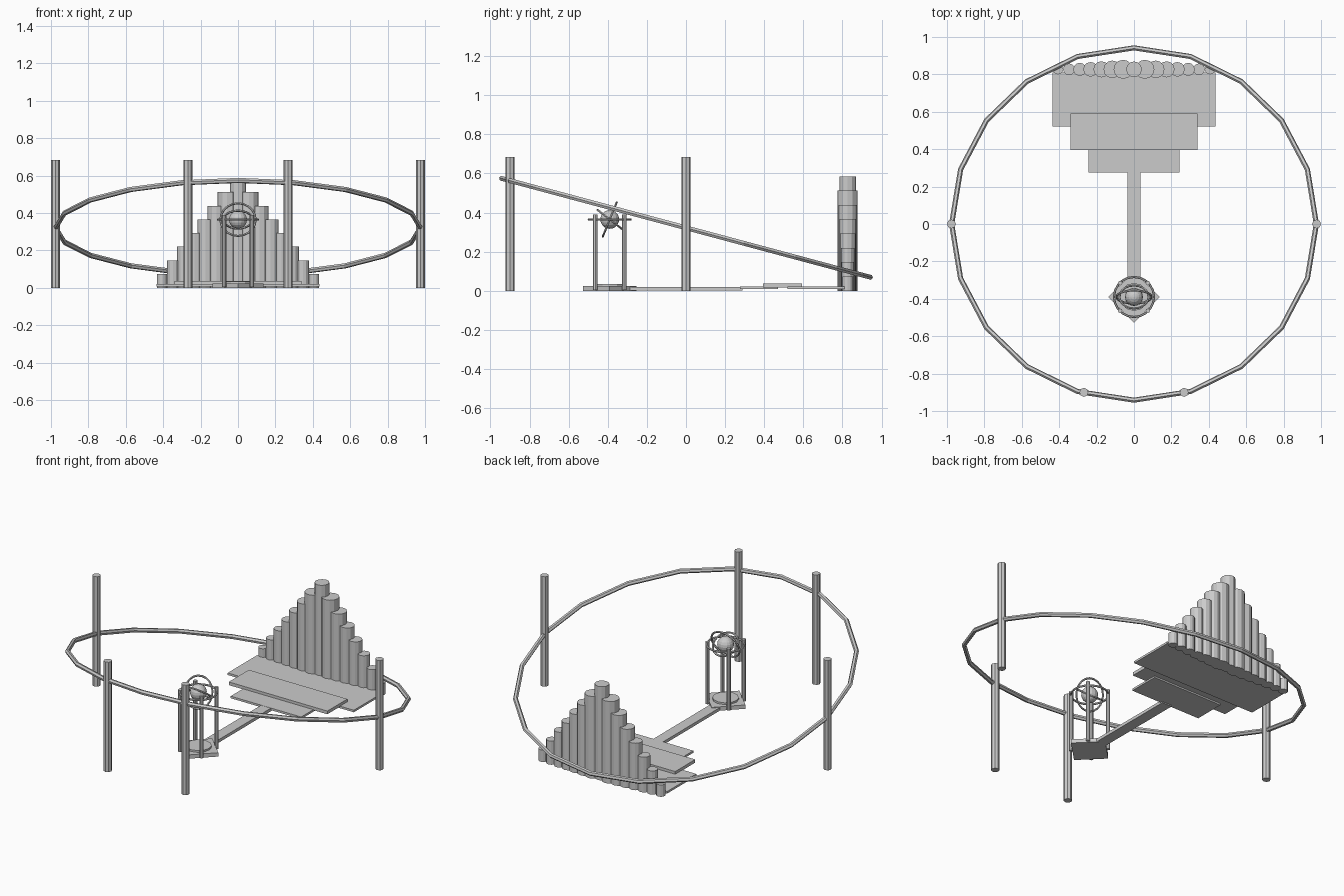
import bpy
from math import radians

if "Cube" in bpy.data.objects:
    bpy.data.objects.remove(bpy.data.objects["Cube"])


def box(name, x0, x1, y0, y1, z0, z1):
    bpy.ops.mesh.primitive_cube_add(
        size=1, location=((x0 + x1) / 2, (y0 + y1) / 2, (z0 + z1) / 2))
    o = bpy.context.object
    o.name = name
    o.scale = (x1 - x0, y1 - y0, z1 - z0)
    return o


def rod(name, x, y, r, z0, z1, sides=8):
    bpy.ops.mesh.primitive_cylinder_add(
        vertices=sides, radius=r, depth=z1 - z0, location=(x, y, (z0 + z1) / 2))
    o = bpy.context.object
    o.name = name
    return o


def ring(name, loc, major, minor, tilt, segs, sides=6):
    bpy.ops.mesh.primitive_torus_add(
        major_radius=major, minor_radius=minor, major_segments=segs,
        minor_segments=sides, location=loc, rotation=(radians(tilt), 0, 0))
    o = bpy.context.object
    o.name = name
    return o


# Large tilted ring and the posts that carry it
ring("tilted_ring", (0, 0, 0.322), 0.975, 0.014, -15, 20)
for side in (-1, 1):
    rod("side_post", side * 0.976, 0, 0.024, 0, 0.685)
    rod("front_post", side * 0.268, -0.9, 0.024, 0, 0.685)

# Pipe wall: tall in the middle, stepping down to both sides
PIPE_Y = 0.827
rod("pipe_centre", 0, PIPE_Y, 0.042, 0, 0.585, 12)
for k in range(1, 8):
    for side in (-1, 1):
        rod("pipe", side * 0.058 * k, PIPE_Y, 0.055 - 0.004 * k,
            0, 0.585 - 0.073 * k, 12)

# Stepped floor plates in front of the pipes
box("plate_large", -0.435, 0.435, 0.52, 0.81, 0.008, 0.021)
box("plate_middle", -0.34, 0.34, 0.395, 0.592, 0.018, 0.038)
box("plate_small", -0.243, 0.243, 0.275, 0.47, 0.008, 0.021)

# Walkway to the instrument stand
box("walkway", -0.034, 0.034, -0.39, 0.29, 0.001, 0.02)

# Instrument stand: diamond base, disc and four legs
CY, CZ = -0.39, 0.365
rod("stand_base", 0, CY, 0.137, 0, 0.024, 4)
rod("stand_disc", 0, CY, 0.075, 0.024, 0.035, 12)
for sx in (-1, 1):
    for sy in (-1, 1):
        rod("stand_leg", sx * 0.074, CY + sy * 0.074, 0.012, 0.005, 0.39)

# Ball with three rings around it
bpy.ops.mesh.primitive_uv_sphere_add(
    segments=16, ring_count=10, radius=0.048, location=(0, CY, CZ))
bpy.context.object.name = "ball"
ring("orbit_flat", (0, CY, CZ), 0.107, 0.006, 0, 20)
ring("orbit_steep", (0, CY, CZ), 0.094, 0.006, 68, 20)
ring("orbit_inner", (0, CY, CZ), 0.078, 0.006, -38, 20)
